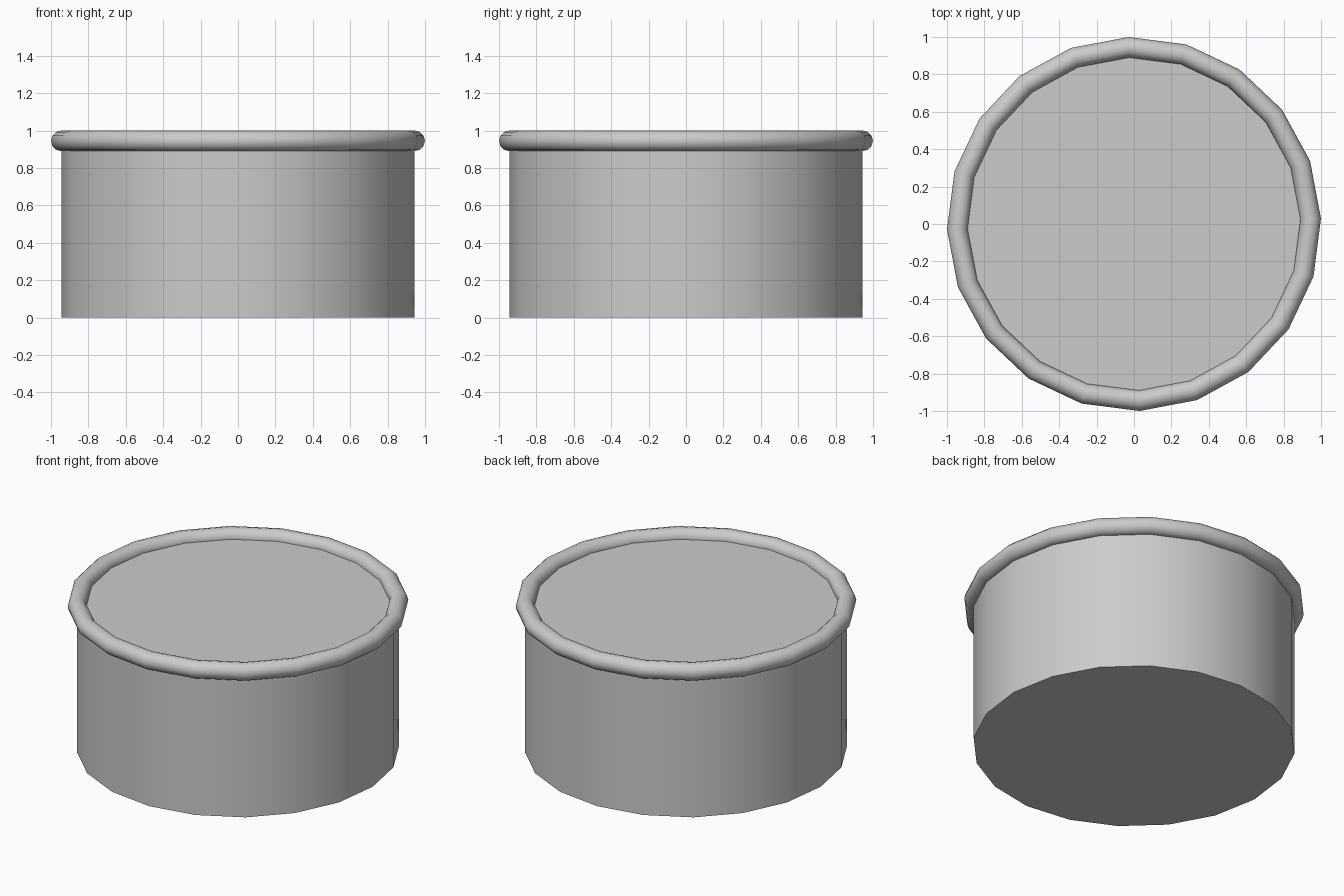
import bpy
from math import radians

if "Cube" in bpy.data.objects:
    bpy.data.objects.remove(bpy.data.objects["Cube"])

SIDES = 20
TURN = radians(1.7)   # slight turn of the facets about z
RADIUS = 0.945        # body radius, also the centre line of the rim
TUBE = 0.055          # rim thickness radius
TOP = 0.945           # height of the flat top and of the rim centre


def finish(name, angle):
    obj = bpy.context.object
    obj.name = name
    obj.data.name = name
    bpy.ops.object.transform_apply(location=True, rotation=True, scale=True)
    bpy.ops.object.shade_smooth_by_angle(angle=radians(angle))
    return obj


# Solid drum body, smooth round the side with flat ends
bpy.ops.mesh.primitive_cylinder_add(
    vertices=SIDES, radius=RADIUS, depth=TOP,
    location=(0, 0, TOP / 2), rotation=(0, 0, TURN))
finish("body", 40)

# Rounded rim sitting half above the flat top
bpy.ops.mesh.primitive_torus_add(
    major_segments=SIDES, minor_segments=12,
    major_radius=RADIUS, minor_radius=TUBE,
    location=(0, 0, TOP), rotation=(0, 0, TURN))
finish("rim", 60)
